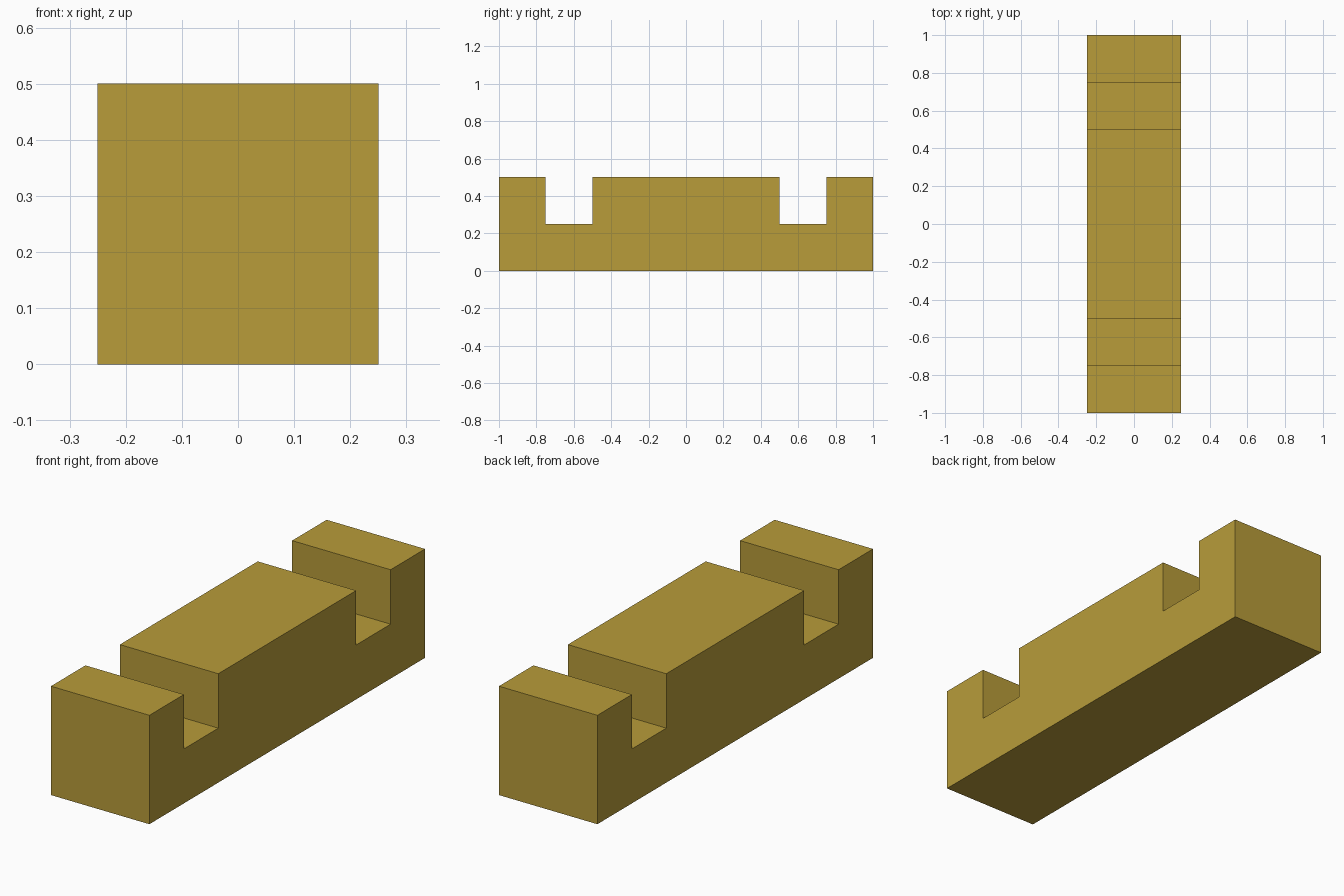
import bpy
import bmesh

if "Cube" in bpy.data.objects:
    bpy.data.objects.remove(bpy.data.objects["Cube"])

WIDTH = 0.5

# Side profile (y, z): one half, mirrored to give both notches
half = [(1.0, 0.0), (1.0, 0.5), (0.75, 0.5), (0.75, 0.25), (0.5, 0.25), (0.5, 0.5)]
profile = half + [(-y, z) for y, z in reversed(half)]

# Notched beam: profile extruded across x
bm = bmesh.new()
face = bm.faces.new([bm.verts.new((-WIDTH / 2, y, z)) for y, z in profile])
side = bmesh.ops.extrude_face_region(bm, geom=[face], use_keep_orig=True)
verts = [v for v in side["geom"] if isinstance(v, bmesh.types.BMVert)]
bmesh.ops.translate(bm, verts=verts, vec=(WIDTH, 0, 0))
bmesh.ops.recalc_face_normals(bm, faces=bm.faces)

mesh = bpy.data.meshes.new("notched_beam")
bm.to_mesh(mesh)
bm.free()

# Single wood colour
wood = bpy.data.materials.new("golden_wood")
wood.diffuse_color = (0.479, 0.333, 0.042, 1.0)
wood.use_nodes = True
wood.node_tree.nodes["Principled BSDF"].inputs["Base Color"].default_value = wood.diffuse_color
mesh.materials.append(wood)

beam = bpy.data.objects.new("notched_beam", mesh)
bpy.context.collection.objects.link(beam)
